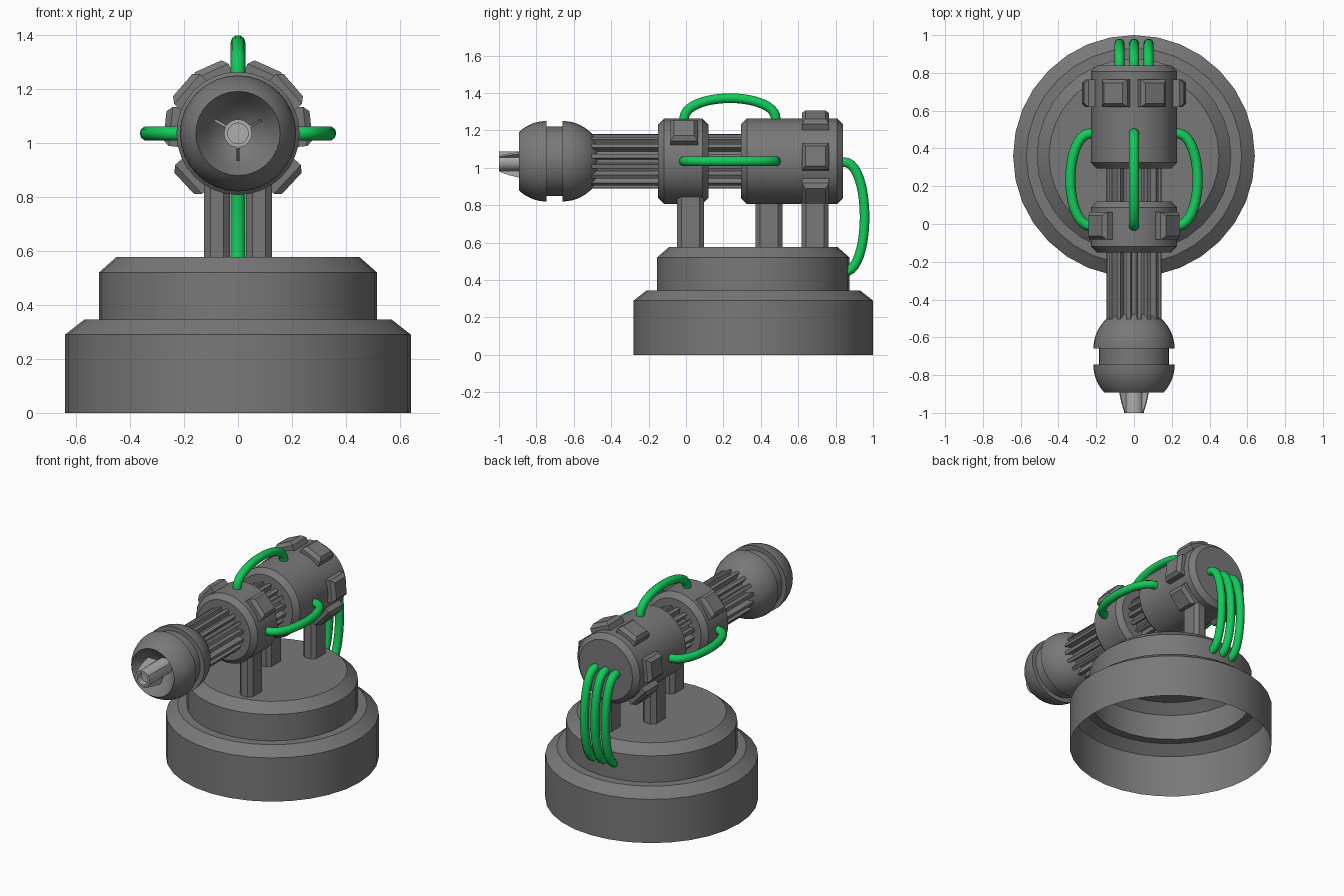
import bpy, bmesh, math
from mathutils import Matrix, Vector

if "Cube" in bpy.data.objects:
    bpy.data.objects.remove(bpy.data.objects["Cube"])

AXIS_Z = 1.035   # height of the barrel axis
BASE_Y = 0.36    # centre of the round base


def material(name, rgb):
    m = bpy.data.materials.new(name)
    m.diffuse_color = (*rgb, 1)
    m.use_nodes = True
    m.node_tree.nodes["Principled BSDF"].inputs["Base Color"].default_value = m.diffuse_color
    return m


GREY = material("dark_grey", (0.19, 0.19, 0.19))
LIGHT = material("light_grey", (0.42, 0.42, 0.42))
GREEN = material("green", (0.006, 0.6, 0.1))


def finish(bm, name, mat, smooth=True):
    bmesh.ops.recalc_face_normals(bm, faces=bm.faces[:])
    me = bpy.data.meshes.new(name)
    bm.to_mesh(me)
    bm.free()
    ob = bpy.data.objects.new(name, me)
    bpy.context.collection.objects.link(ob)
    me.materials.append(mat)
    if smooth:
        bpy.ops.object.select_all(action='DESELECT')
        ob.select_set(True)
        bpy.context.view_layer.objects.active = ob
        bpy.ops.object.shade_smooth_by_angle(angle=math.radians(28))
    return ob


def lathe(name, profile, place, mat=GREY, n=32, cap_start=True, cap_end=True, loop=False):
    """Spin a (radius, length) profile; place(u, v, length) gives the position."""
    bm = bmesh.new()
    rings = []
    for r, t in profile:
        rings.append([bm.verts.new(place(r * math.cos(a), r * math.sin(a), t))
                      for a in (2 * math.pi * i / n for i in range(n))])
    pairs = list(zip(rings, rings[1:]))
    if loop:
        pairs.append((rings[-1], rings[0]))
    for p, q in pairs:
        for i in range(n):
            j = (i + 1) % n
            bm.faces.new((p[i], p[j], q[j], q[i]))
    if cap_start and not loop:
        bm.faces.new(rings[0])
    if cap_end and not loop:
        bm.faces.new(rings[-1])
    return finish(bm, name, mat)


def upright(u, v, t):
    return (u, BASE_Y + v, t)


def along(u, v, t):
    return (u, t, AXIS_Z + v)


# Stepped base, hollow and open underneath
lathe("base", [(0.64, 0), (0.64, 0.29), (0.57, 0.345), (0.515, 0.345),
               (0.515, 0.52), (0.45, 0.577)], upright, cap_start=False)


# Chamfered barrel housings
def housing(name, y0, y1, r=0.228, c=0.032):
    lathe(name, [(r - c, y0), (r, y0 + c), (r, y1 - c), (r - c, y1)], along)


housing("front_collar", -0.15, 0.12)
housing("rear_housing", 0.293, 0.84)

# Fluted barrel with sixteen ribs
bm = bmesh.new()
outline = []
for i in range(16):
    a = 2 * math.pi * (i + 0.5) / 16
    for r, d in ((0.112, -0.11), (0.148, -0.075), (0.148, 0.075), (0.112, 0.11)):
        outline.append(bm.verts.new(along(r * math.cos(a + d), r * math.sin(a + d), -0.6)))
face = bm.faces.new(outline)
ext = bmesh.ops.extrude_face_region(bm, geom=[face])
bmesh.ops.translate(bm, vec=(0, 0.95, 0),
                    verts=[v for v in ext["geom"] if isinstance(v, bmesh.types.BMVert)])
if not face.is_valid:
    bm.faces.new(outline)
finish(bm, "fluted_barrel", GREY, smooth=False)


# Split muzzle bulb: two domes with a groove between
def dome(y, sign, top):
    return [(0.215 * math.cos(top * i / 9), y + sign * 0.215 * math.sin(top * i / 9))
            for i in range(10)]


lathe("bulb_rear_dome", dome(-0.66, 1, math.radians(60)), along)
lathe("bulb_groove_core", [(0.185, -0.76), (0.185, -0.65)], along)
front = dome(-0.745, -1, math.radians(43.5))
lathe("bulb_front_cup", front + [(0.12, -0.835), (0.085, -0.79), (0.045, -0.765)], along)

# Nozzle tube with three tapered fins
lathe("nozzle", [(0.052, -0.765), (0.052, -1.0), (0.038, -1.0), (0.038, -0.96)],
      along, mat=LIGHT, n=24)
bm = bmesh.new()
for deg in (30, 150, 270):
    a = math.radians(deg)
    out = Vector((math.cos(a), 0, math.sin(a)))
    side = Vector((-math.sin(a), 0, math.cos(a))) * 0.005
    pts = [(0.04, -0.77), (0.1, -0.82), (0.088, -0.89), (0.075, -0.945), (0.056, -0.998), (0.04, -0.998)]
    sides = [[bm.verts.new(out * r + side * s + Vector((0, y, AXIS_Z))) for r, y in pts]
             for s in (-1, 1)]
    bm.faces.new(sides[0])
    bm.faces.new(sides[1])
    for i in range(len(pts)):
        j = (i + 1) % len(pts)
        bm.faces.new((sides[0][i], sides[0][j], sides[1][j], sides[1][i]))
finish(bm, "nozzle_fins", LIGHT, smooth=False)


# Raised pads with sloped edges around the housings
def pads(name, y, angles):
    bm = bmesh.new()
    for deg in angles:
        for a in (math.radians(deg), math.radians(180 - deg)):
            out = Vector((math.cos(a), 0, math.sin(a)))
            tan = Vector((-math.sin(a), 0, math.cos(a)))
            levels = []
            for r, h in ((0.19, 0.073), (0.25, 0.073), (0.272, 0.054)):
                levels.append([bm.verts.new(out * r + tan * s * h + Vector((0, y + t * h, AXIS_Z)))
                               for s, t in ((-1, -1), (1, -1), (1, 1), (-1, 1))])
            for p, q in zip(levels, levels[1:]):
                for i in range(4):
                    j = (i + 1) % 4
                    bm.faces.new((p[i], p[j], q[j], q[i]))
            bm.faces.new(levels[0])
            bm.faces.new(levels[-1])
    finish(bm, name, GREY, smooth=False)


pads("front_pads", -0.01, (41,))
pads("rear_pads", 0.692, (66, 6, -43))

# Three staggered legs with chamfered corners
for name, x, y in (("front_leg", 0.078, 0.025), ("middle_leg", -0.078, 0.443),
                   ("rear_leg", 0.078, 0.69)):
    bm = bmesh.new()
    bmesh.ops.create_cube(bm, size=1, matrix=Matrix.Translation((x, y, 0.73))
                          @ Matrix.Diagonal((0.096, 0.145, 0.36, 1)))
    upright_edges = [e for e in bm.edges
                     if abs(e.verts[0].co.z - e.verts[1].co.z) > 0.1]
    bmesh.ops.bevel(bm, geom=upright_edges, offset=0.024, segments=1, affect='EDGES')
    finish(bm, name, GREY, smooth=False)


# Green cables: half-ellipse loops swept with a round section
def cable(name, pts, r=0.027):
    cu = bpy.data.curves.new(name, 'CURVE')
    cu.dimensions = '3D'
    cu.bevel_depth = r
    cu.bevel_resolution = 3
    cu.use_fill_caps = True
    sp = cu.splines.new('POLY')
    sp.points.add(len(pts) - 1)
    for p, co in zip(sp.points, pts):
        p.co = (*co, 1)
    sp.use_smooth = True
    ob = bpy.data.objects.new(name, cu)
    bpy.context.collection.objects.link(ob)
    cu.materials.append(GREEN)
    bpy.ops.object.select_all(action='DESELECT')
    ob.select_set(True)
    bpy.context.view_layer.objects.active = ob
    bpy.ops.object.convert(target='MESH')


arc = [math.pi * i / 20 for i in range(21)]
for name, deg in (("right_cable", 0), ("top_cable", 90), ("left_cable", 180)):
    c, s = math.cos(math.radians(deg)), math.sin(math.radians(deg))
    path = [(0.195, -0.01)] + [(0.225 + 0.112 * math.sin(t) ** 0.9, 0.235 - 0.245 * math.cos(t))
                               for t in arc] + [(0.195, 0.48)]
    cable(name, [(r * c, y, AXIS_Z + r * s) for r, y in path])
for name, x in (("rear_cable_left", -0.077), ("rear_cable_middle", 0), ("rear_cable_right", 0.077)):
    path = [(0.81, 1.03)] + [(0.845 + 0.11 * math.sin(t) ** 0.9, 0.737 + 0.293 * math.cos(t))
                             for t in arc] + [(0.81, 0.444)]
    cable(name, [(x, y, z) for y, z in path])
